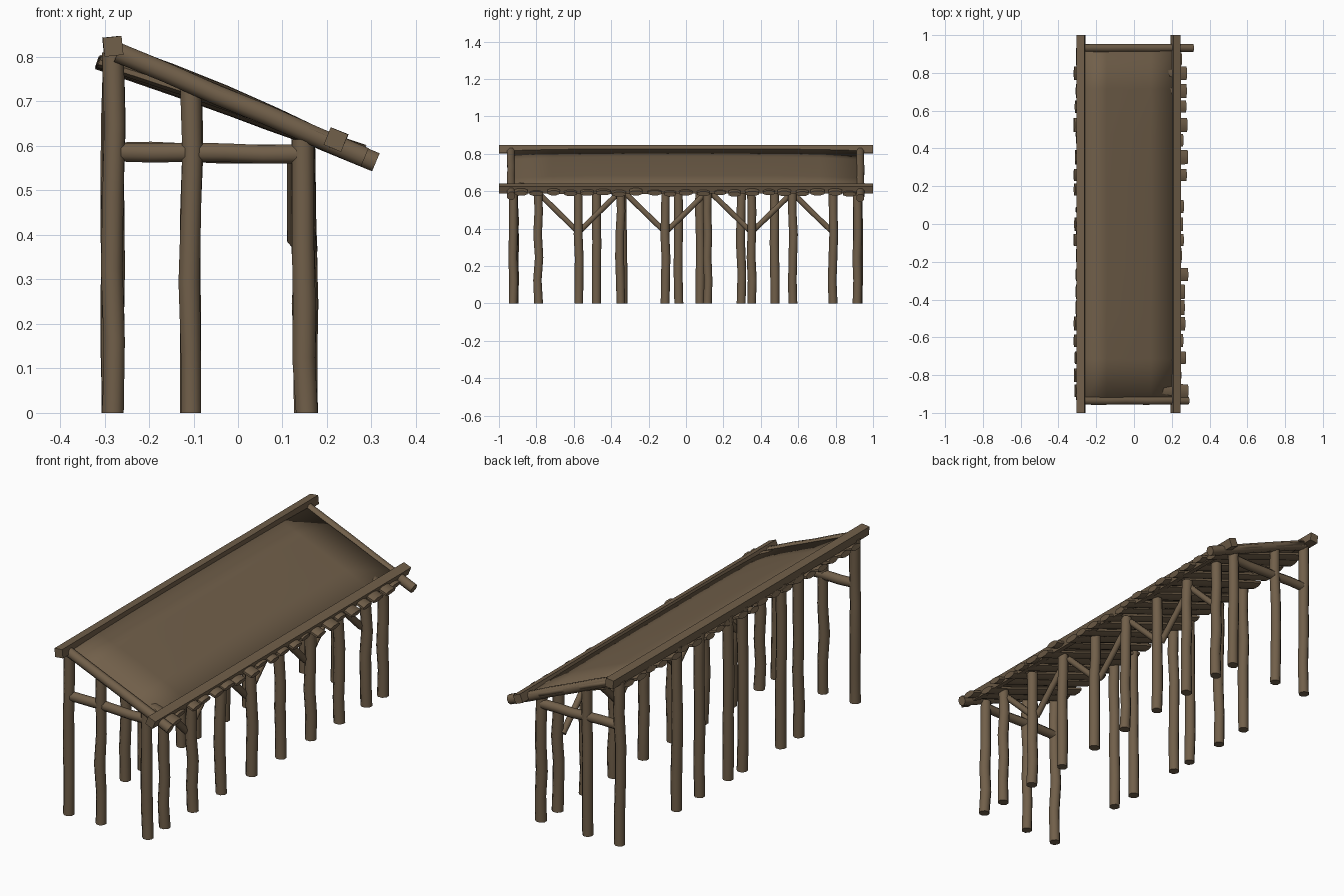
import bpy, bmesh, math, random
from mathutils import Vector

random.seed(4)
cube = bpy.data.objects.get("Cube")
if cube:
    bpy.data.objects.remove(cube, do_unlink=True)

wood = bpy.data.materials.new("weathered_brown_wood")
COLOR = (0.165, 0.115, 0.068, 1)
wood.diffuse_color = COLOR
wood.use_nodes = True
shader = wood.node_tree.nodes["Principled BSDF"]
shader.inputs["Base Color"].default_value = COLOR
shader.inputs["Roughness"].default_value = 0.9


def finish(name, bm, angle):
    bmesh.ops.recalc_face_normals(bm, faces=bm.faces)
    mesh = bpy.data.meshes.new(name)
    bm.to_mesh(mesh)
    bm.free()
    mesh.materials.append(wood)
    mesh.shade_smooth()
    mesh.set_sharp_from_angle(angle=math.radians(angle))
    obj = bpy.data.objects.new(name, mesh)
    bpy.context.collection.objects.link(obj)
    return obj


def log(name, a, b, ru, rv, sides=8, rings=6, wobble=0.0, roll=0.0, angle=50):
    """Rough pole from a to b; ru is the half size across y (or x), rv the other."""
    a, b = Vector(a), Vector(b)
    axis = (b - a).normalized()
    u = Vector((0, 1, 0)) if abs(axis.y) < 0.9 else Vector((1, 0, 0))
    u = (u - axis * u.dot(axis)).normalized()
    v = axis.cross(u)
    bm = bmesh.new()
    loops = []
    for i in range(rings):
        end = i in (0, rings - 1)
        drift = u * random.uniform(-wobble, wobble) + v * random.uniform(-wobble, wobble)
        center = a.lerp(b, i / (rings - 1)) + drift * (0.4 if end else 1)
        swell = 1 + random.uniform(-8, 8) * wobble
        loop = []
        for k in range(sides):
            t = 2 * math.pi * (k + 0.5) / sides + roll
            loop.append(bm.verts.new(center + (u * math.cos(t) * ru + v * math.sin(t) * rv) * swell))
        loops.append(loop)
    for low, high in zip(loops, loops[1:]):
        for k in range(sides):
            n = (k + 1) % sides
            bm.faces.new((low[k], low[n], high[n], high[k]))
    bm.faces.new(loops[0])
    bm.faces.new(loops[-1])
    return finish(name, bm, angle)


# Posts: tall row, low row and one middle post at each end
for y in (-0.92, -0.48, -0.34, -0.04, 0.075, 0.295, 0.475, 0.92):
    log("tall_post", (-0.282, y, 0), (-0.28, y, 0.81), 0.026, 0.026, wobble=0.004)
LOW_ROW = (-0.925, -0.79, -0.575, -0.35, -0.11, 0.115, 0.35, 0.57, 0.785, 0.915)
for y in LOW_ROW:
    log("low_post", (0.153, y, 0), (0.147, y, 0.615), 0.025, 0.027, wobble=0.005)
for y in (-0.92, 0.92):
    log("middle_post", (-0.105, y, 0), (-0.105, y, 0.735), 0.025, 0.025, wobble=0.005)
    log("tie_beam", (-0.28, y, 0.587), (0.14, y, 0.583), 0.022, 0.023, wobble=0.003)

# Diagonal braces fanning up from alternate low posts
for y in LOW_ROW[2:9:2]:
    for side in (-1, 1):
        if y + side * 0.22 < 0.9:
            log("brace", (0.128, y + side * 0.005, 0.385), (0.128, y + side * 0.215, 0.59),
                0.017, 0.017, sides=6, rings=3, wobble=0.001, angle=65)

# Long beams along the ridge and eave, square in section
R = 0.03
log("ridge_beam", (-0.281, -1, 0.824), (-0.281, 1, 0.824), R, R, sides=4, rings=5,
    wobble=0.0008, roll=math.radians(-6))
log("eave_beam", (0.22, -1, 0.614), (0.22, 1, 0.614), R, R, sides=4, rings=5,
    wobble=0.0008, roll=math.radians(22))

# Sloping end rafters that run past the eave
for y, reach in ((-0.935, 0.285), (0.932, 0.31)):
    log("end_rafter", (-0.27, y, 0.81), (reach, y, 0.81 - 0.425 * (reach + 0.27)),
        0.023, 0.024, wobble=0.0015)

# Uneven flat planks under the covering
COUNT = 21
for i in range(COUNT):
    y = -0.88 + 1.76 * i / (COUNT - 1) + random.uniform(-0.01, 0.01)
    hi, lo = random.uniform(-0.318, -0.3), random.uniform(0.24, 0.285)
    drop = random.uniform(-0.004, 0.004)
    log("roof_plank", (hi, y, 0.788 + drop), (lo, y, 0.587 + drop),
        random.uniform(0.034, 0.043), 0.014, rings=4, wobble=0.0015)

# Roof covering: thin sheet, gently humped in the middle
bm = bmesh.new()
NX, NY = 4, 8
grid = []
for i in range(NX + 1):
    row = []
    s = i / NX
    for j in range(NY + 1):
        t = 2 * j / NY - 1
        hump = 0.018 * (1 - t ** 4) * (0.5 + 0.5 * math.sin(math.pi * s))
        row.append(bm.verts.new((-0.262 + 0.47 * s, 0.953 * t, 0.818 - 0.198 * s + hump)))
    grid.append(row)
for i in range(NX):
    for j in range(NY):
        bm.faces.new((grid[i][j], grid[i + 1][j], grid[i + 1][j + 1], grid[i][j + 1]))
top = list(bm.faces)
extruded = bmesh.ops.extrude_face_region(bm, geom=top, use_keep_orig=True)
for item in extruded["geom"]:
    if isinstance(item, bmesh.types.BMVert):
        item.co.z -= 0.02
finish("roof_sheet", bm, 180)
